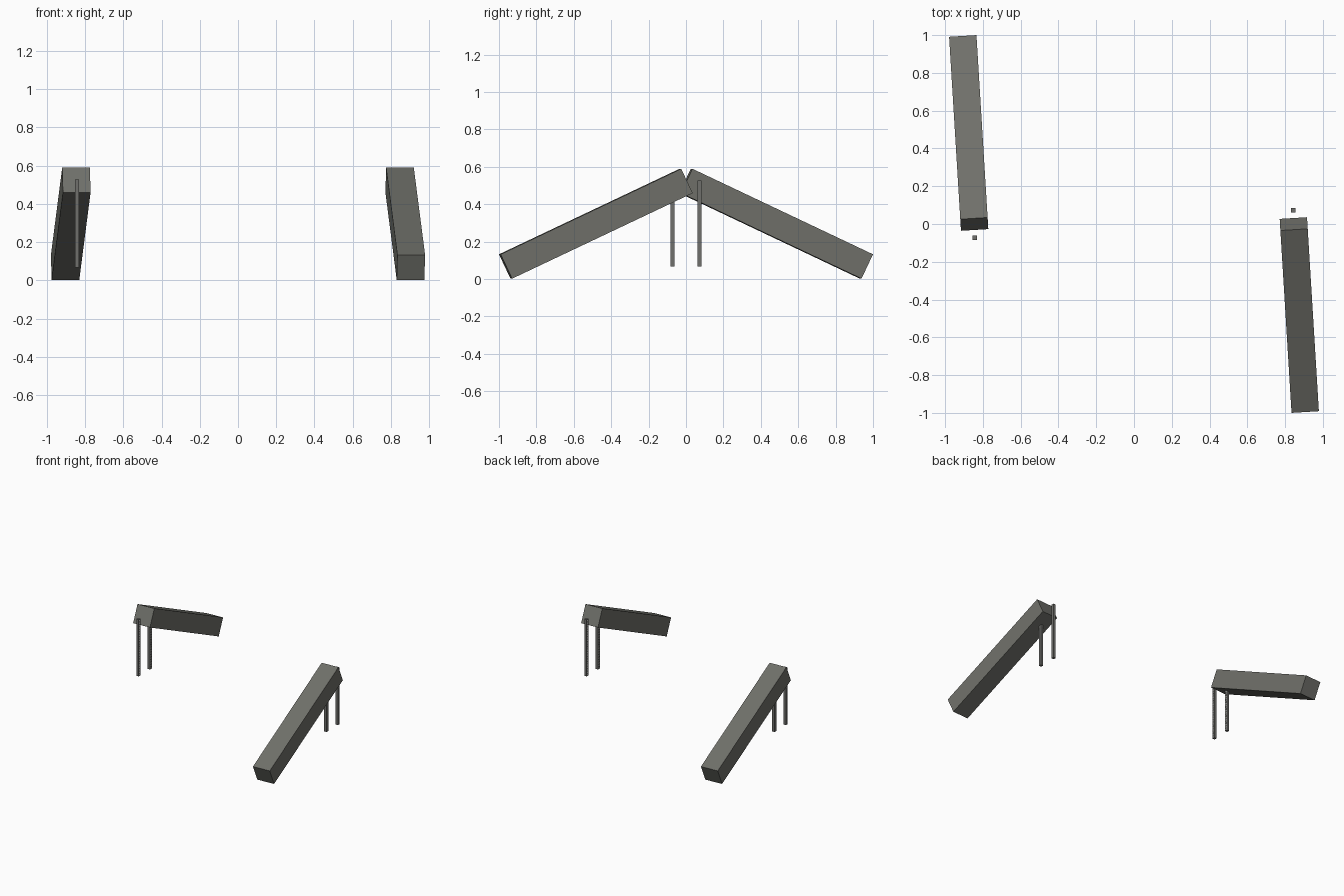
import bpy
from math import radians

cube = bpy.data.objects.get("Cube")
if cube:
    bpy.data.objects.remove(cube, do_unlink=True)


def material(name, colour):
    mat = bpy.data.materials.new(name)
    mat.use_nodes = True
    mat.diffuse_color = colour
    mat.node_tree.nodes["Principled BSDF"].inputs["Base Color"].default_value = colour
    return mat


beam_grey = material("warm grey", (0.16, 0.162, 0.144, 1))
post_grey = material("neutral grey", (0.16, 0.16, 0.15, 1))
mark_light = material("pale grey", (0.6, 0.6, 0.58, 1))


def box(name, mat, centre, size, rotation=(0, 0, 0)):
    bpy.ops.mesh.primitive_cube_add(size=1, location=centre, rotation=rotation)
    part = bpy.context.object
    part.name = name
    part.scale = size
    part.data.materials.append(mat)
    return part


# Each side is the other turned half a circle about the z axis
for side, sign, turn in (("left", 1, 0), ("right", -1, 180)):
    # Sloping beam, pitched up towards the middle and slightly toed in
    box(side + "_beam", beam_grey, (0.875 * sign, -0.482 * sign, 0.296),
        (0.145, 1.07, 0.144), (radians(25.3), 0, radians(3.5 + turn)))
    # Thin posts, one past the beam end and one running up inside it
    for place, y in (("outer", 0.073), ("inner", -0.073)):
        box(f"{side}_{place}_post", post_grey, (0.843 * sign, y * sign, 0.298),
            (0.022, 0.022, 0.46))
        # Column of small pale marks on the face turned to the middle
        marks = box(f"{side}_{place}_post_marks", mark_light,
                    (0.832 * sign, y * sign, 0.078), (0.002, 0.012, 0.01))
        repeat = marks.modifiers.new("repeat", "ARRAY")
        repeat.count = 23 if place == "outer" else 17
        repeat.use_relative_offset = True
        repeat.relative_offset_displace = (0, 0, 2)
